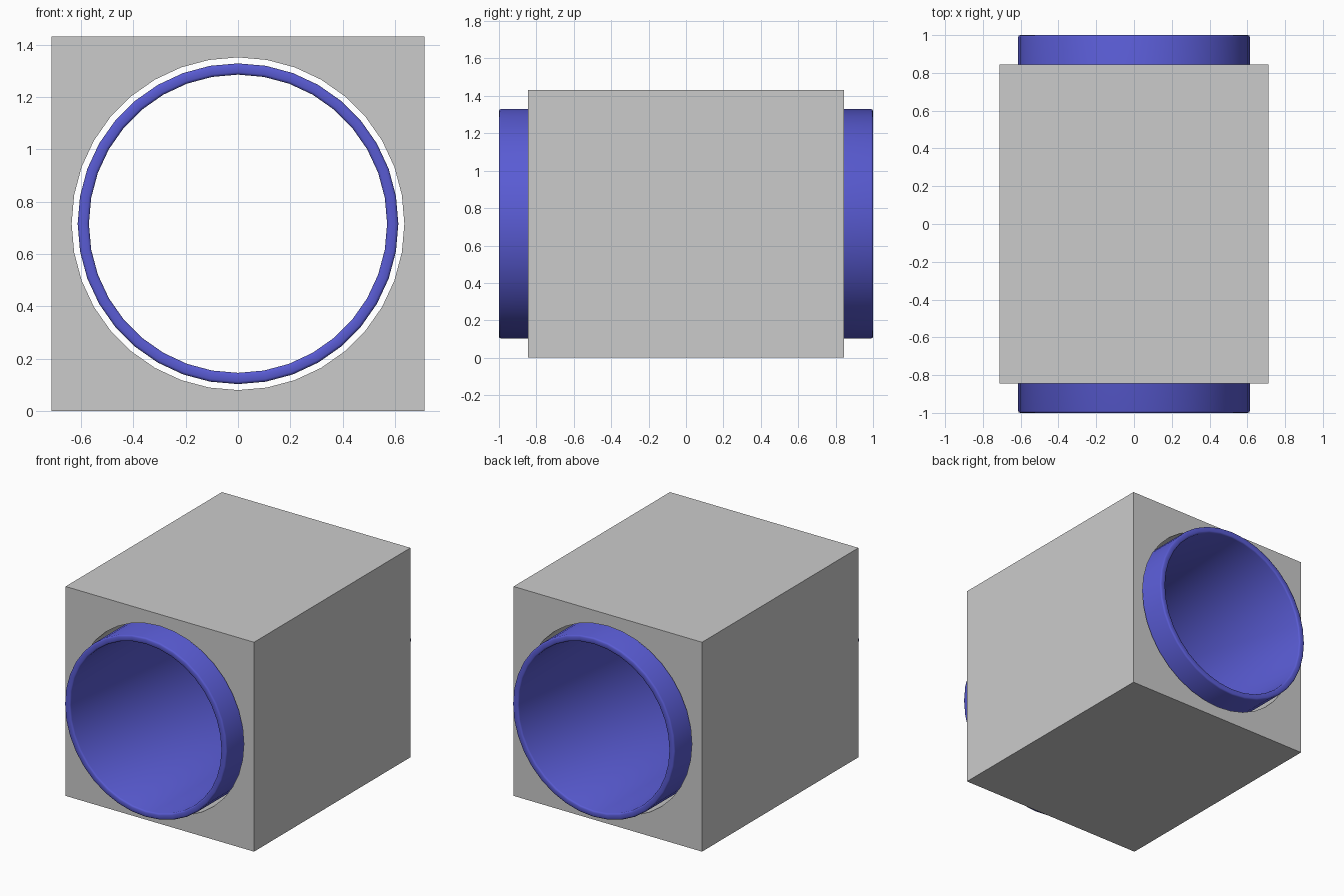
import bpy, bmesh, math

if "Cube" in bpy.data.objects:
    bpy.data.objects.remove(bpy.data.objects["Cube"])

SIDES = 36
CZ = 0.716           # height of the bore axis
HX, HY = 0.713, 0.845


def ring_points(bm, r, y):
    step = 2 * math.pi / SIDES
    return [bm.verts.new((r * math.sin(i * step), y, CZ + r * math.cos(i * step)))
            for i in range(SIDES)]


def lathe(name, profile):
    """Closed (radius, y) profile revolved around the bore axis."""
    bm = bmesh.new()
    rings = [ring_points(bm, r, y) for r, y in profile]
    for k, a in enumerate(rings):
        b = rings[(k + 1) % len(rings)]
        for i in range(SIDES):
            j = (i + 1) % SIDES
            bm.faces.new((a[i], a[j], b[j], b[i]))
    bmesh.ops.recalc_face_normals(bm, faces=bm.faces)
    me = bpy.data.meshes.new(name)
    bm.to_mesh(me)
    bm.free()
    ob = bpy.data.objects.new(name, me)
    bpy.context.collection.objects.link(ob)
    return ob


# Rectangular housing block
bpy.ops.mesh.primitive_cube_add(size=1, location=(0, 0, CZ))
block = bpy.context.object
block.name = "housing_block"
block.scale = (2 * HX, 2 * HY, 2 * CZ)

# Clearance bore through the block
bpy.ops.mesh.primitive_cylinder_add(vertices=SIDES, radius=0.636, depth=3,
                                    location=(0, 0, CZ), rotation=(math.pi / 2, 0, 0))
cutter = bpy.context.object
cutter.name = "bore_cutter"
cutter.hide_render = True
cutter.hide_set(True)
cut = block.modifiers.new("bore", 'BOOLEAN')
cut.operation = 'DIFFERENCE'
cut.solver = 'EXACT'
cut.object = cutter

# Sleeve liner with softly rounded rims
R_OUT, R_IN, B = 0.613, 0.57, 0.01
half = [(R_OUT, 1 - B), (R_OUT - 0.3 * B, 1 - 0.3 * B), (R_OUT - B, 1),
        (R_IN + B, 1), (R_IN + 0.3 * B, 1 - 0.3 * B), (R_IN, 1 - B)]
sleeve = lathe("sleeve_liner", half + [(r, -y) for r, y in reversed(half)])
mat = bpy.data.materials.new("blue")
mat.diffuse_color = (0.1, 0.105, 0.65, 1)
mat.use_nodes = True
mat.node_tree.nodes["Principled BSDF"].inputs["Base Color"].default_value = mat.diffuse_color
sleeve.data.materials.append(mat)
bpy.ops.object.select_all(action='DESELECT')
sleeve.select_set(True)
bpy.context.view_layer.objects.active = sleeve
bpy.ops.object.shade_smooth_by_angle(angle=math.radians(50))
